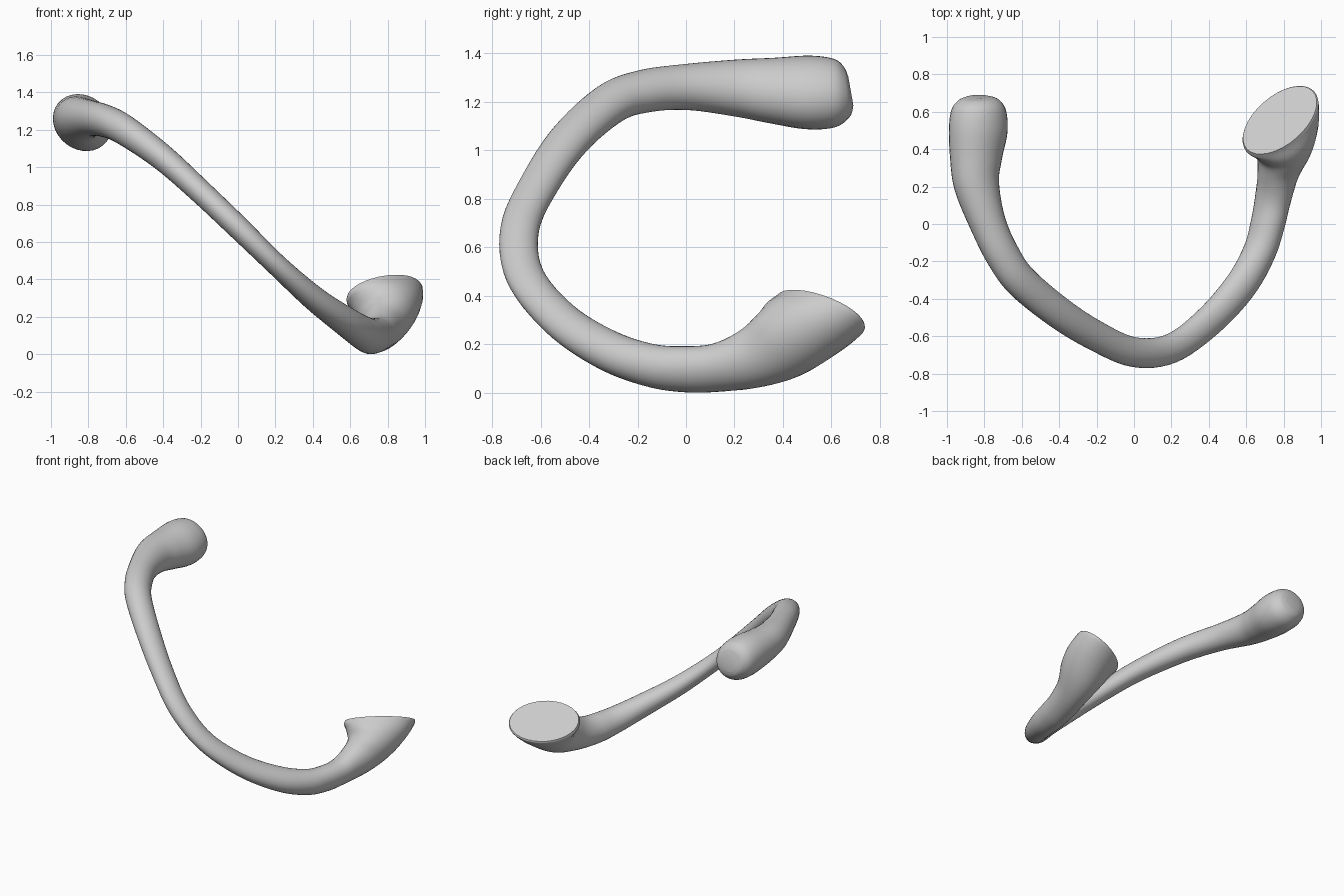
import bpy, bmesh
from mathutils import Vector

if "Cube" in bpy.data.objects:
    bpy.data.objects.remove(bpy.data.objects["Cube"])

SIDES, STEPS = 32, 6
UP = (0.62, 0, 0.78)          # normal of the tilted plane the bow lies in
CAP_N = (-0.35, 0.455, 0.82)  # facing of the flat flared end
CAP_UP = (0.56, -0.60, 0.57)

# centre x, y, z, half width in plane, half width across plane
bow = [(-.83, .68, 1.255, .06, .06), (-.83, .663, 1.252, .112, .10),
       (-.83, .61, 1.247, .152, .135), (-.833, .5, 1.25, .165, .143),
       (-.845, .35, 1.258, .145, .128), (-.84, .2, 1.268, .125, .112),
       (-.78, 0, 1.272, .10, .092), (-.70, -.17, 1.255, .095, .085),
       (-.60, -.31, 1.205, .092, .08), (-.40, -.475, 1.06, .088, .07),
       (-.20, -.60, .88, .082, .064), (0, -.685, .69, .08, .062),
       (.20, -.665, .495, .08, .058), (.40, -.52, .315, .085, .066),
       (.57, -.33, .19, .09, .078), (.67, -.15, .125, .087, .09),
       (.715, 0, .108, .087, .10), (.742, .13, .115, .09, .106)]
# flared end: centre, half widths, facing, up direction
flare = [(.77, .26, .15, .108, .125, (.05, .95, .3), (.3, -.3, .9)),
         (.80, .38, .205, .145, .155, (-.1, .8, .6), (.4, -.5, .75)),
         (.80, .475, .275, .20, .168, (-.25, .6, .75), (.52, -.58, .62)),
         (.785, .54, .325, .24, .166, CAP_N, CAP_UP),
         (.78, .555, .345, .235, .158, CAP_N, CAP_UP)]

# gather every section as centre, half widths, tangent, up
sections = []
for i, p in enumerate(bow):
    nxt = bow[i + 1] if i + 1 < len(bow) else flare[0]
    t = Vector(nxt[:3]) - Vector(bow[max(i - 1, 0)][:3])
    sections.append((Vector(p[:3]), Vector((p[3], p[4], 0)), t.normalized(), Vector(UP)))
for p in flare:
    sections.append((Vector(p[:3]), Vector((p[3], p[4], 0)),
                     Vector(p[5]).normalized(), Vector(p[6]).normalized()))


def smooth(a, b, c, d, t):
    return 0.5 * (2 * b + (c - a) * t + (2 * a - 5 * b + 4 * c - d) * t * t
                  + (3 * b - a - 3 * c + d) * t ** 3)


def ring(bm, centre, size, tangent, up):
    from math import sin, cos, tau
    side = tangent.cross(up).normalized()
    v = side.cross(tangent).normalized()
    return [bm.verts.new(centre + side * size.x * cos(tau * k / SIDES)
                         + v * size.y * sin(tau * k / SIDES)) for k in range(SIDES)]


# loft the sections into one closed body
bm = bmesh.new()
rings, last = [], len(sections) - 1
for i in range(last):
    quad = [sections[min(max(i + o, 0), last)] for o in (-1, 0, 1, 2)]
    for s in range(STEPS):
        rings.append(ring(bm, *(smooth(*(q[j] for q in quad), s / STEPS) for j in range(4))))
rings.append(ring(bm, *sections[last]))
for a, b in zip(rings, rings[1:]):
    for k in range(SIDES):
        n = (k + 1) % SIDES
        bm.faces.new((a[k], a[n], b[n], b[k]))
bm.faces.new(rings[0])
bm.faces.new(rings[-1])
bmesh.ops.recalc_face_normals(bm, faces=bm.faces)
low = min(v.co.z for v in bm.verts)
bmesh.ops.translate(bm, verts=bm.verts, vec=(0, 0, -low))

mesh = bpy.data.meshes.new("curved_handle")
bm.to_mesh(mesh)
bm.free()
obj = bpy.data.objects.new("curved_handle", mesh)
bpy.context.collection.objects.link(obj)
bpy.context.view_layer.objects.active = obj
obj.select_set(True)
bpy.ops.object.shade_smooth_by_angle(angle=0.7)
